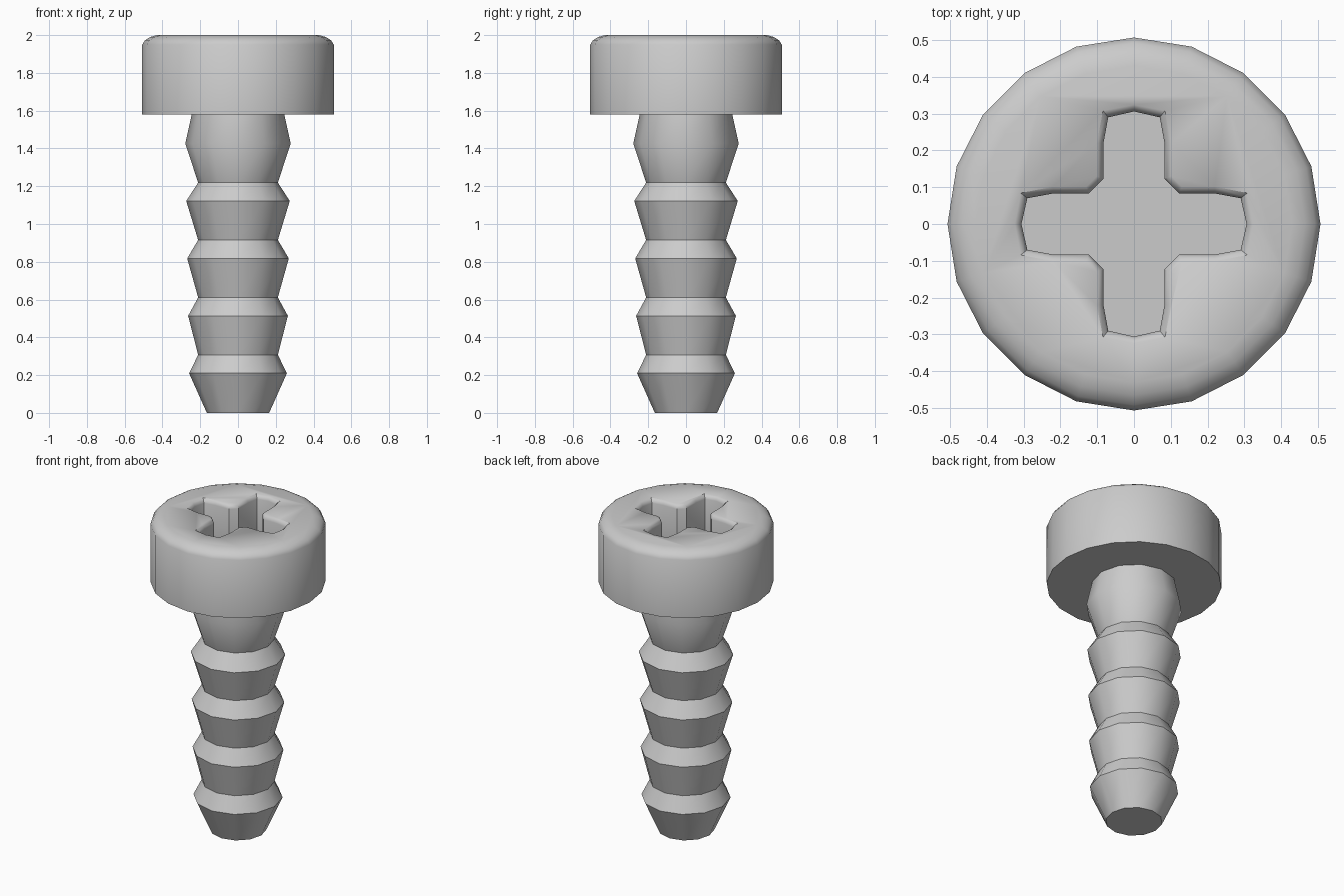
import bpy, bmesh, math

if "Cube" in bpy.data.objects:
    bpy.data.objects.remove(bpy.data.objects["Cube"])


def make_object(name, rings):
    """Skin a stack of equal-length point rings and cap both ends."""
    bm = bmesh.new()
    loops = [[bm.verts.new(p) for p in ring] for ring in rings]
    n = len(loops[0])
    for lo, hi in zip(loops, loops[1:]):
        for i in range(n):
            j = (i + 1) % n
            bm.faces.new((lo[i], lo[j], hi[j], hi[i]))
    bm.faces.new(loops[0][::-1])
    bm.faces.new(loops[-1])
    bmesh.ops.recalc_face_normals(bm, faces=bm.faces[:])
    mesh = bpy.data.meshes.new(name)
    bm.to_mesh(mesh)
    bm.free()
    obj = bpy.data.objects.new(name, mesh)
    bpy.context.collection.objects.link(obj)
    return obj


def circle(r, z, sides):
    return [(r * math.cos(math.tau * i / sides),
             r * math.sin(math.tau * i / sides), z) for i in range(sides)]


def cross(o, z):
    """Cross outline grown outward by o."""
    w = 0.083 + o
    arm = [(0.22, -w), (0.29 + o, -0.07 - o * 0.8), (0.306 + o, 0),
           (0.29 + o, 0.07 + o * 0.8), (0.22, w), (0.123 + o * 0.4, w),
           (w, 0.123 + o * 0.4)]
    points = []
    for k in range(4):
        c, s = round(math.cos(k * math.pi / 2)), round(math.sin(k * math.pi / 2))
        points += [(x * c - y * s, x * s + y * c, z) for x, y in arm]
    return points


def smooth(obj, degrees):
    bpy.ops.object.select_all(action='DESELECT')
    obj.select_set(True)
    bpy.context.view_layer.objects.active = obj
    bpy.ops.object.shade_smooth_by_angle(angle=math.radians(degrees))


# Ridged shaft: blunt tip, five barbs, neck tucked into the head
profile = [(0.165, 0.0)]
for i in range(5):
    z = 0.21 + 0.304 * i
    profile.append((0.259 + 0.005 * i, z))
    if i < 4:
        profile.append((0.211, z + 0.097))
profile += [(0.245, 1.58), (0.245, 1.59)]
shaft = make_object("shaft", [circle(r, z, 12) for r, z in profile])
smooth(shaft, 35)

# Round head with softened top edge
head = make_object("head", [circle(r, z, 20) for r, z in (
    (0.507, 1.58), (0.507, 1.95), (0.492, 1.973), (0.465, 1.99), (0.43, 2.0))])

# Cross-shaped driver recess with a softened rim
cutter = make_object("recess_cutter", [cross(o, z) for o, z in (
    (0.0, 1.77), (0.0, 1.975), (0.006, 1.99), (0.018, 2.0), (0.018, 2.1))])
cutter.hide_render = True
cut = head.modifiers.new("recess", 'BOOLEAN')
cut.operation = 'DIFFERENCE'
cut.solver = 'EXACT'
cut.object = cutter
bpy.context.view_layer.objects.active = head
bpy.ops.object.modifier_apply(modifier=cut.name)
bpy.data.objects.remove(cutter, do_unlink=True)
smooth(head, 40)
